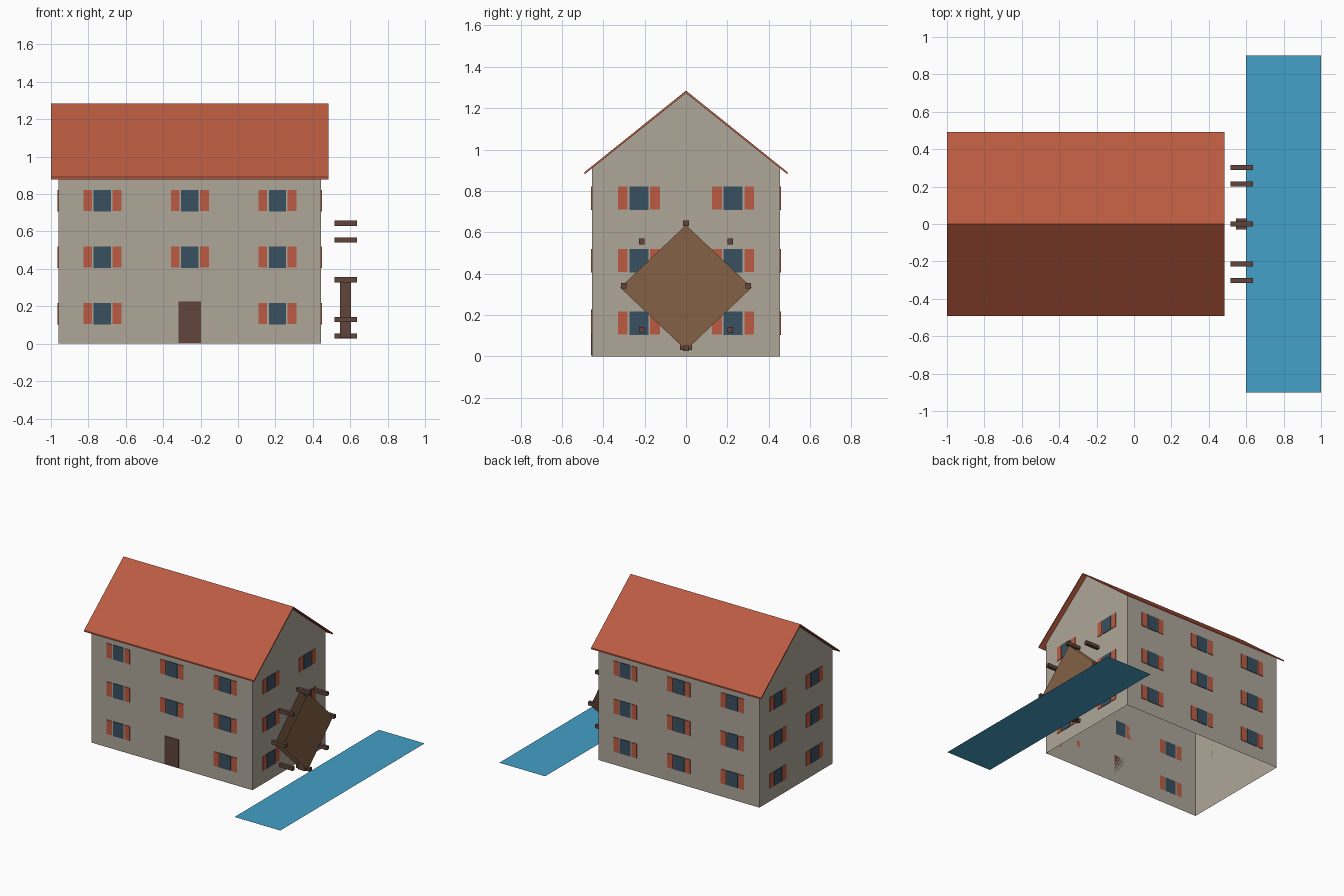
import bpy, bmesh
from mathutils import Vector

if "Cube" in bpy.data.objects:
    bpy.data.objects.remove(bpy.data.objects["Cube"])


def material(name, rgb):
    m = bpy.data.materials.new(name)
    m.diffuse_color = (*rgb, 1)
    m.use_nodes = True
    m.node_tree.nodes["Principled BSDF"].inputs["Base Color"].default_value = m.diffuse_color
    return m


WALL = material("warm grey plaster", (0.42, 0.38, 0.316))
TILE = material("terracotta red", (0.50, 0.105, 0.054))
GLASS = material("dark blue glass", (0.04, 0.08, 0.117))
DARK = material("dark wood", (0.117, 0.058, 0.042))
WOOD = material("brown wood", (0.23, 0.12, 0.06))
WATER = material("river blue", (0.058, 0.35, 0.58))


def finish(name, bm, mat, recalc=True):
    if recalc:
        bmesh.ops.recalc_face_normals(bm, faces=bm.faces)
    me = bpy.data.meshes.new(name)
    bm.to_mesh(me)
    bm.free()
    me.materials.append(mat)
    ob = bpy.data.objects.new(name, me)
    bpy.context.collection.objects.link(ob)
    return ob


def box(name, lo, hi, mat):
    bm = bmesh.new()
    bmesh.ops.create_cube(bm, size=1)
    for v in bm.verts:
        v.co = [(a + b) / 2 + c * (b - a) for a, b, c in zip(lo, hi, v.co)]
    return finish(name, bm, mat)


def extrude_x(name, profile, x0, x1, mat, open_bottom=False):
    """Extrude a closed (y, z) profile along x."""
    bm = bmesh.new()
    face = bm.faces.new([bm.verts.new((x0, y, z)) for y, z in profile])
    ext = bmesh.ops.extrude_face_region(bm, geom=[face], use_keep_orig=True)
    moved = [g for g in ext["geom"] if isinstance(g, bmesh.types.BMVert)]
    bmesh.ops.translate(bm, verts=moved, vec=(x1 - x0, 0, 0))
    bmesh.ops.recalc_face_normals(bm, faces=bm.faces)
    if open_bottom:
        low = [f for f in bm.faces if all(v.co.z < 1e-5 for v in f.verts)]
        bmesh.ops.delete(bm, geom=low, context="FACES")
    return finish(name, bm, mat, not open_bottom)


def sheet(name, pts, mat):
    bm = bmesh.new()
    bm.faces.new([bm.verts.new(p) for p in pts])
    return finish(name, bm, mat, False)


# House shell, hollow and open underneath
X0, X1, Y = -0.96, 0.445, 0.455
MID = (X0 + X1) / 2
EAVE, APEX = 0.909, 1.273
extrude_x("house_walls", [(-Y, 0), (Y, 0), (Y, EAVE), (0, APEX), (-Y, EAVE)],
          X0, X1, WALL, open_bottom=True)

# Thin pitched roof with overhang
extrude_x("roof", [(-0.492, 0.89), (0, 1.285), (0.492, 0.89),
                   (0.492, 0.879), (0, 1.274), (-0.492, 0.879)],
          -1.0, 0.484, TILE)

T = 0.005  # plate thickness


def plate(name, origin, along, normal, centre, z0, z1, width, mat):
    """Thin plate on a wall; the wall is given by origin, direction and normal."""
    c = Vector(origin) + Vector(along) * centre
    half = Vector(along) * (width / 2)
    pts = [c - half, c + half + Vector(normal) * T]
    lo = [min(p[i] for p in pts) for i in range(2)] + [z0]
    hi = [max(p[i] for p in pts) for i in range(2)] + [z1]
    box(name, lo, hi, mat)


# Windows and shutters on all four walls
LONG, SHORT = (-0.468, 0, 0.468), (-0.228, 0.228)
walls = [
    ("front", (MID, -Y, 0), (1, 0, 0), (0, -1, 0), LONG),
    ("back", (MID, Y, 0), (1, 0, 0), (0, 1, 0), LONG),
    ("right", (X1, 0, 0), (0, 1, 0), (1, 0, 0), SHORT),
    ("left", (X0, 0, 0), (0, 1, 0), (-1, 0, 0), SHORT),
]
for side, o, a, n, columns in walls:
    for row in range(3):
        z = 0.161 + 0.302 * row
        for c in columns:
            if side == "front" and row == 0 and c == 0:
                continue  # the door goes here
            plate(side + "_window", o, a, n, c, z - 0.057, z + 0.057, 0.092, GLASS)
            for s in (-1, 1):
                plate(side + "_shutter", o, a, n, c + s * 0.078,
                      z - 0.056, z + 0.056, 0.047, TILE)

# Front door
plate("front_door", walls[0][1], (1, 0, 0), (0, -1, 0), 0, 0.005, 0.226, 0.122, DARK)

# Water wheel: two flat discs, one spoke beam and eight paddles
WX, WZ, R = 0.575, 0.342, 0.302
for x in (0.54, 0.61):
    sheet("wheel_disc", [(x, 0, 0.03), (x, 0.318, 0.333),
                         (x, 0, 0.635), (x, -0.318, 0.333)], WOOD)
box("wheel_spoke", (WX - 0.03, -0.03, 0.03), (WX + 0.03, 0.03, WZ), DARK)
D = R * 0.5 ** 0.5
for y, z in [(0, R), (D, D), (R, 0), (D, -D), (0, -R), (-D, -D), (-R, 0), (-D, D)]:
    box("wheel_paddle", (WX - 0.06, y - 0.0135, WZ + z - 0.0135),
        (WX + 0.06, y + 0.0135, WZ + z + 0.0135), DARK)

# River
sheet("river", [(0.6, -0.9, 0), (1, -0.9, 0), (1, 0.9, 0), (0.6, 0.9, 0)], WATER)
